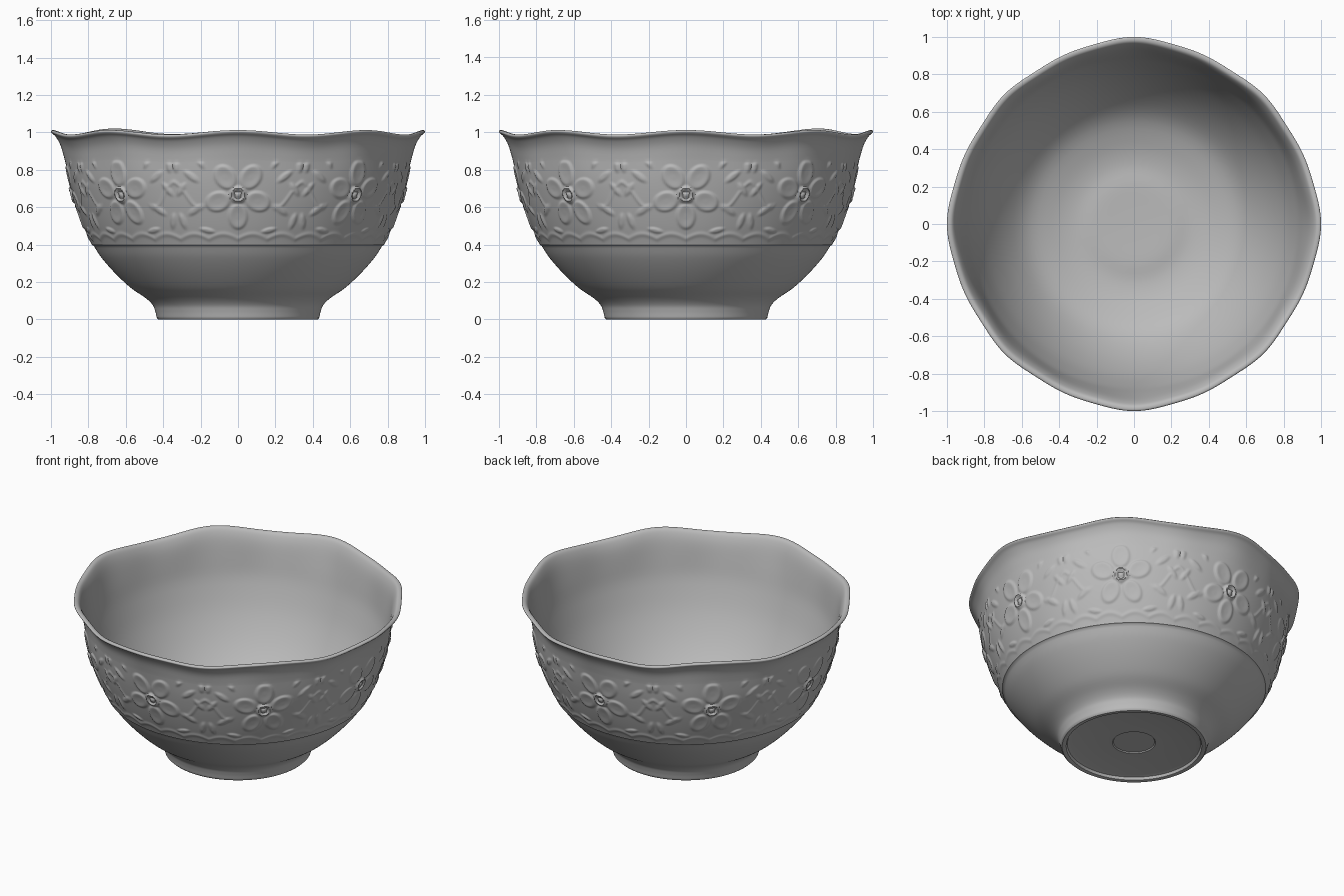
import bpy, bmesh, math
from mathutils import Vector

if "Cube" in bpy.data.objects:
    bpy.data.objects.remove(bpy.data.objects["Cube"])

SEG = 640          # steps around the bowl
TAU = math.tau


def spline(pts, n):
    """Smooth curve through (radius, height) points, n steps per span."""
    p = [Vector(q) for q in pts]
    p = [2 * p[0] - p[1]] + p + [2 * p[-1] - p[-2]]
    out = []
    for i in range(1, len(p) - 2):
        a, b, c, d = p[i - 1:i + 3]
        for k in range(n):
            t = k / n
            out.append(0.5 * (2 * b + (c - a) * t + (2 * a - 5 * b + 4 * c - d) * t * t
                              + (3 * b - a - 3 * c + d) * t ** 3))
    return out + [p[-2]]


def smooth(a, b, x):
    t = min(1, max(0, (x - a) / (b - a)))
    return t * t * (3 - 2 * t)


def oval(u, v, cu, cv, ang, a, b):
    """Normalised distance from the centre of a turned oval."""
    du, dv = u - cu, v - cv
    c, s = math.cos(ang), math.sin(ang)
    return math.hypot((du * c + dv * s) / a, (dv * c - du * s) / b)


# leaves between the flowers: u, v, turn, half length, half width
LEAVES = [(0.25, 0.10, 0.7, 0.055, 0.020), (0.31, 0.03, 2.2, 0.05, 0.018),
          (0.24, -0.08, -0.6, 0.055, 0.020), (0.32, -0.14, 1.3, 0.05, 0.020),
          (0.20, 0.18, 1.1, 0.05, 0.016), (0.18, -0.19, 0.2, 0.05, 0.016),
          (0.33, 0.16, 1.6, 0.045, 0.018)]


def relief(th, z):
    """Raised height of the flower band at an angle and height."""
    k = round(th / (TAU / 8))
    u, v = (th - k * TAU / 8) * 0.89, z - 0.665
    h = 0.0
    start = -math.pi / 2 if k % 2 == 0 else math.pi / 2
    for i in range(5):                                   # dished petals
        a = start + i * TAU / 5
        d = oval(u, v, 0.115 * math.cos(a), 0.115 * math.sin(a), a, 0.07, 0.054)
        h = max(h, 0.008 * (1 - smooth(0.82, 1.08, d)) * (0.55 + 0.45 * smooth(0.2, 0.85, d)))
    d = math.hypot(u, v)                                 # ringed flower centre
    h = max(h, 0.016 * math.exp(-((d - 0.034) / 0.011) ** 2), 0.012 * (1 - smooth(0.008, 0.022, d)))
    m = abs(u)
    for lu, lv, a, la, lb in LEAVES:
        h = max(h, 0.007 * (1 - smooth(0.4, 1.1, oval(m, v, lu, lv, a, la, lb))))
    # curling stem and scalloped lower border
    stem = 0.07 * math.sin(m * 22)
    h = max(h, 0.005 * math.exp(-((v - stem) / 0.012) ** 2) * smooth(0.17, 0.21, m))
    edge = -0.235 + 0.025 * abs(math.sin(th * 16))
    return max(h, 0.004 * math.exp(-((v - edge) / 0.012) ** 2))


def rim_wave(th):
    """Radius factor and height change of the scalloped rim."""
    r = (0.010 * (math.cos(4 * th) - 1) + 0.006 * (math.cos(8 * th) - 1)
         + 0.003 * (math.cos(16 * th) - 1))
    z = 0.012 * math.cos(8 * th) + 0.010 * math.exp(-((th - 2.23) / 0.25) ** 2)
    return r, z


# underside with a small ringed recess, then the foot
under = [Vector(q) for q in [(0.122, 0.032), (0.128, 0.026), (0.134, 0.026), (0.37, 0.024),
                             (0.395, 0.018), (0.402, 0.002), (0.408, 0.0), (0.426, 0.0)]]
foot = spline([(0.434, 0.008), (0.443, 0.045), (0.457, 0.078), (0.495, 0.115), (0.575, 0.17),
               (0.66, 0.25), (0.73, 0.33), (0.772, 0.394)], 5)
band = spline([(0.781, 0.398), (0.826, 0.50), (0.868, 0.62), (0.90, 0.74), (0.927, 0.85)], 20)
rim = spline([(0.927, 0.85), (0.949, 0.92), (0.975, 0.965), (0.995, 0.983), (1.0, 0.993),
              (0.991, 1.0), (0.972, 0.995), (0.955, 0.97), (0.935, 0.92), (0.905, 0.82),
              (0.865, 0.68), (0.80, 0.51), (0.70, 0.34), (0.58, 0.21), (0.44, 0.145),
              (0.32, 0.118), (0.21, 0.122), (0.10, 0.12), (0.02, 0.119)], 4)[1:]
profile = under + foot + band + rim
first = len(under) + len(foot)
last = first + len(band)

# revolve the profile, shaping the rim and the relief
bm = bmesh.new()
rings = []
angles = [(j * TAU / SEG, *rim_wave(j * TAU / SEG)) for j in range(SEG)]
for i, (r, z) in enumerate(profile):
    w = smooth(0.70, 0.985, z)
    ring = []
    for th, wr, wz in angles:
        rr = r * (1 + wr * w)
        if first < i < last:
            rr += relief(th, z) * (1 - smooth(0.83, 0.85, z))
        ring.append(bm.verts.new((rr * math.cos(th), rr * math.sin(th), z + wz * w)))
    rings.append(ring)
for a, b in zip(rings, rings[1:]):
    for j in range(SEG):
        n = (j + 1) % SEG
        bm.faces.new((a[j], a[n], b[n], b[j]))

# close the underside and the inner floor with fans
for ring, z, flip in ((rings[0], 0.032, True), (rings[-1], 0.119, False)):
    c = bm.verts.new((0, 0, z))
    for j in range(SEG):
        p, q = ring[j], ring[(j + 1) % SEG]
        bm.faces.new((c, q, p) if flip else (c, p, q))

mesh = bpy.data.meshes.new("bowl")
bm.to_mesh(mesh)
bm.free()
bowl = bpy.data.objects.new("bowl", mesh)
bpy.context.collection.objects.link(bowl)

glaze = bpy.data.materials.new("grey glaze")
glaze.diffuse_color = (0.5, 0.5, 0.5, 1)
glaze.use_nodes = True
glaze.node_tree.nodes["Principled BSDF"].inputs["Base Color"].default_value = glaze.diffuse_color
mesh.materials.append(glaze)

bpy.context.view_layer.objects.active = bowl
bowl.select_set(True)
bpy.ops.object.shade_smooth_by_angle(angle=math.radians(40))
